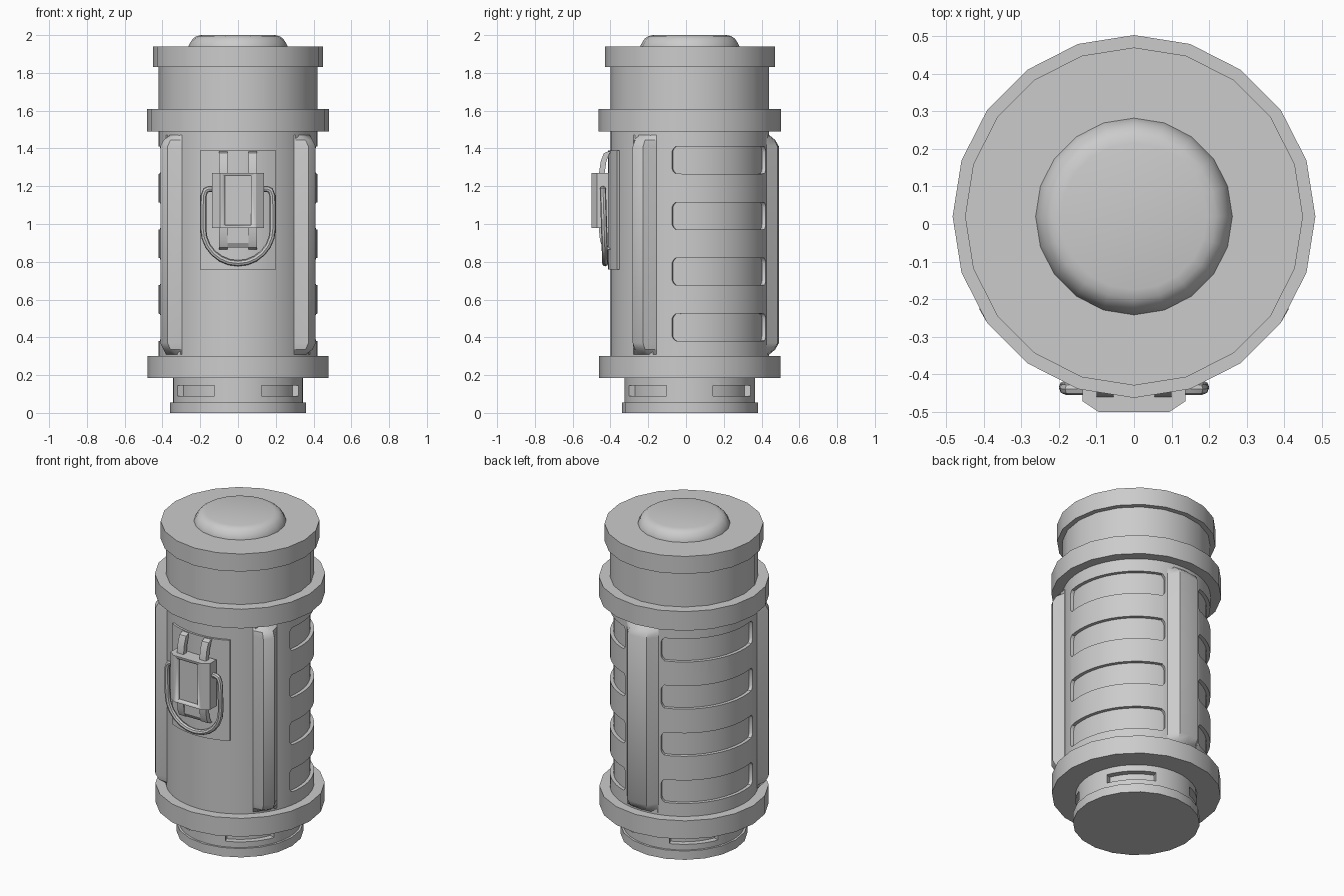
import bpy, bmesh
from math import cos, sin, radians, pi

if "Cube" in bpy.data.objects:
    bpy.data.objects.remove(bpy.data.objects["Cube"])

CY = 0.02  # the round body sits slightly behind the origin


def polar(az, r, z):
    a = radians(az)
    return (r * cos(a), CY + r * sin(a), z)


def smooth(ob):
    bpy.ops.object.select_all(action='DESELECT')
    ob.select_set(True)
    bpy.context.view_layer.objects.active = ob
    bpy.ops.object.shade_smooth_by_angle(angle=radians(30))


def loft(name, sections):
    """Join equal-length closed sections into a capped solid."""
    bm = bmesh.new()
    rows = [[bm.verts.new(p) for p in s] for s in sections]
    n = len(rows[0])
    for a, b in zip(rows, rows[1:]):
        for i in range(n):
            j = (i + 1) % n
            bm.faces.new((a[i], a[j], b[j], b[i]))
    bm.faces.new(rows[0])
    bm.faces.new(rows[-1])
    bmesh.ops.recalc_face_normals(bm, faces=bm.faces)
    me = bpy.data.meshes.new(name)
    bm.to_mesh(me)
    bm.free()
    ob = bpy.data.objects.new(name, me)
    bpy.context.collection.objects.link(ob)
    smooth(ob)
    return ob


def lathe(name, profile, sides=20):
    return loft(name, [[polar(360 * i / sides, r, z) for i in range(sides)]
                       for r, z in profile])


def sector(name, columns, r0, r1):
    """Curved slab from (azimuth, low z, high z) columns."""
    return loft(name, [[polar(a, r0, lo), polar(a, r1, lo), polar(a, r1, hi), polar(a, r0, hi)]
                       for a, lo, hi in columns])


def carve(ob, cutter):
    cutter.hide_render = True
    m = ob.modifiers.new("cut", 'BOOLEAN')
    m.operation, m.solver, m.object = 'DIFFERENCE', 'EXACT', cutter
    bpy.ops.object.select_all(action='DESELECT')
    ob.select_set(True)
    bpy.context.view_layer.objects.active = ob
    bpy.ops.object.modifier_apply(modifier=m.name)
    bpy.data.objects.remove(cutter, do_unlink=True)


# Foot with four diagonal slots
lathe("foot_flange", [(.36, 0), (.36, .055)])
foot = lathe("foot", [(.345, .05), (.345, .19)], 40)
for k in range(4):
    c = 45 + 90 * k
    carve(foot, sector("slot_cutter", [(c + d, .09, .145) for d in range(-24, 25, 6)], .31, .40))
smooth(foot)

# Main barrel with two columns of recessed grips
barrel = lathe("barrel", [(.42, .29), (.42, 1.50)], 60)
half = [(-43, .045), (-42, .06), (-40.5, .071)] + [(a, .072) for a in range(-36, 37, 6)] \
    + [(40.5, .071), (42, .06), (43, .045)]
for c in (30, 150):
    for z in (.453, .748, 1.043, 1.338):
        carve(barrel, sector("grip_cutter", [(c + a, z - h, z + h) for a, h in half], .399, .48))
smooth(barrel)

# Raised vertical ribs with tapered ends
for name, az, r, top, base in (("right_rib", -35, .48, 4, 10), ("left_rib", 215, .48, 4, 10),
                               ("back_rib", 90, .47, 8, 15)):
    sec = []
    for z, h, t in ((.31, .42, 0), (.335, r - .02, .6), (.37, r, 1),
                    (1.41, r, 1), (1.445, r - .02, .6), (1.47, .42, 0)):
        sec.append([polar(az - base, .40, z), polar(az - base, .42, z), polar(az - top, h, z),
                    polar(az, h + .002, z), polar(az + top, h, z),
                    polar(az + base, .42, z), polar(az + base, .40, z)])
    loft(name, sec)

# Collars, neck, lid and domed button
lathe("lower_collar", [(.48, .185), (.48, .30)])
lathe("upper_collar", [(.483, 1.49), (.483, 1.61)])
lathe("neck", [(.42, 1.60), (.42, 1.84)])
lathe("lid", [(.45, 1.83), (.45, 1.94)])
lathe("button", [(.262, 1.93), (.262, 1.942), (.25, 1.965), (.238, 1.982),
                 (.22, 1.994), (.195, 2.0)])

# Curved latch plate
sector("latch_plate", [(-90 + d * 5.5, .76, 1.39) for d in range(-5, 6)], .40, .433)

# Buckle with chamfered front corners and a recessed window
outline = [(-.137, -.41), (-.137, -.472), (-.095, -.5), (.095, -.5), (.137, -.472), (.137, -.41)]
buckle = loft("buckle", [[(x, y, z) for x, y in outline] for z in (.98, 1.27)])
carve(buckle, loft("window_cutter", [[(-.07, -.6, z), (.07, -.6, z), (.07, -.478, z), (-.07, -.478, z)]
                                     for z in (.995, 1.255)]))

# Two straps over the plate and the block between their lower ends
path = [(-.41, 1.385), (-.435, 1.375), (-.452, 1.33), (-.462, 1.26),
        (-.462, .98), (-.455, .91), (-.44, .875), (-.415, .865)]
for s in (-1, 1):
    loft("strap", [[(s * .055, y, z), (s * .1, y, z), (s * .1, y + .03, z), (s * .055, y + .03, z)]
                   for y, z in path])
loft("strap_block", [[(x, -.41, .875), (x, -.435, .875), (x, -.45, .90), (x, -.45, .985), (x, -.41, .985)]
                     for x in (-.056, .056)])

# Wire loop hanging from the buckle
side = [(.12, 1.185), (.155, 1.185), (.172, 1.178), (.182, 1.15), (.184, 1.09)]
arc = [(.184 * cos(t * pi / 12), .975 - .183 * sin(t * pi / 12)) for t in range(13)]
pts = side + arc + [(-x, z) for x, z in reversed(side)]
cu = bpy.data.curves.new("wire_loop", 'CURVE')
cu.dimensions = '3D'
cu.bevel_depth = .016
cu.bevel_resolution = 2
cu.use_fill_caps = True
sp = cu.splines.new('POLY')
sp.points.add(len(pts) - 1)
for p, (x, z) in zip(sp.points, pts):
    p.co = (x, -.428 - .012 * (z - .79) / .4, z, 1)
loop = bpy.data.objects.new("wire_loop", cu)
bpy.context.collection.objects.link(loop)
bpy.ops.object.select_all(action='DESELECT')
loop.select_set(True)
bpy.context.view_layer.objects.active = loop
bpy.ops.object.convert(target='MESH')
smooth(bpy.context.view_layer.objects.active)
